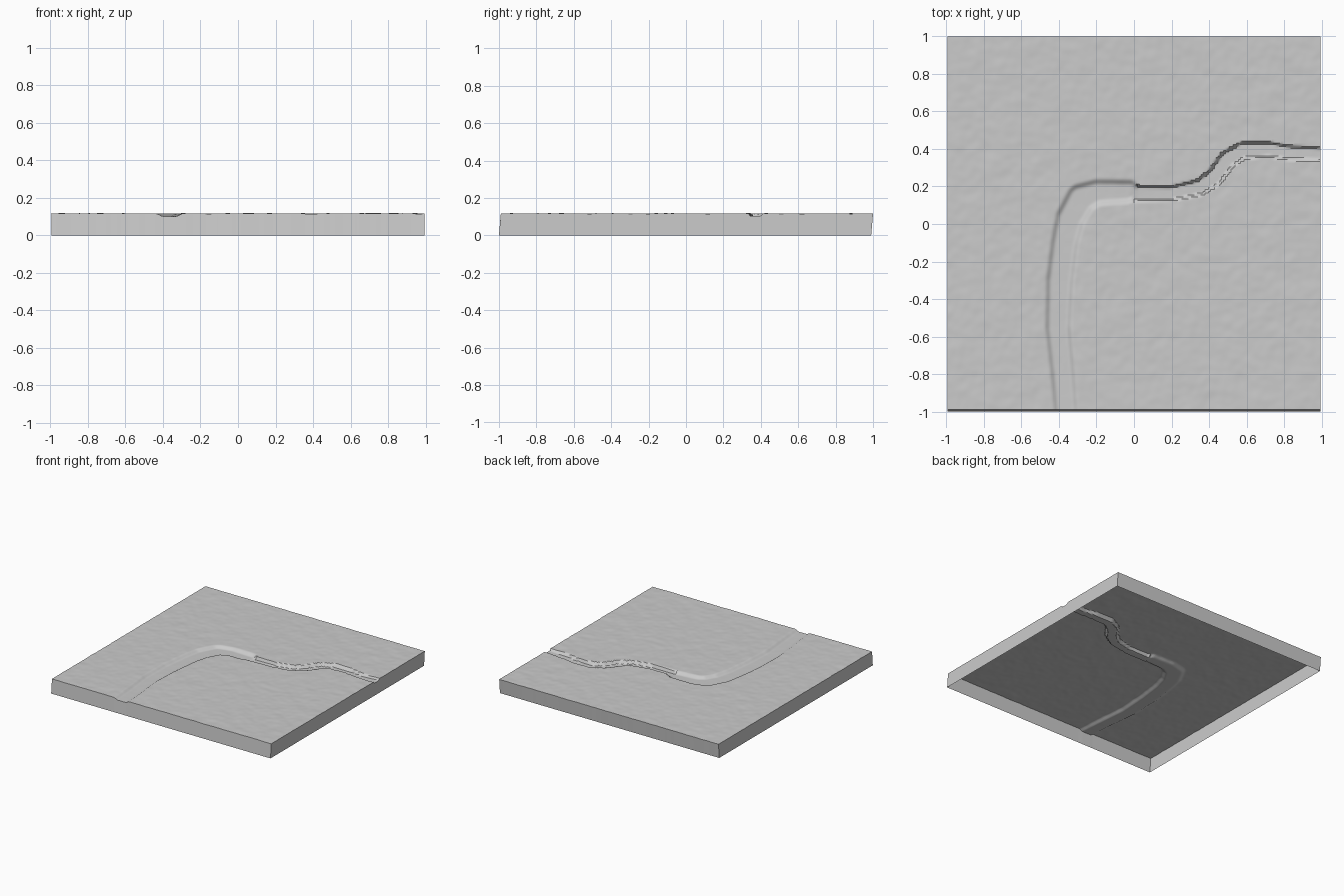
import bpy, bmesh
from mathutils import Vector, noise

if "Cube" in bpy.data.objects:
    bpy.data.objects.remove(bpy.data.objects["Cube"])

N = 200            # grid cells per side
TOP = 0.116        # mean ground height
LEAN = 0.01        # the side walls lean slightly along y

# river centre line: x, y, half width, depth
RIVER = [
    (1.05, 0.37, 0.038, 0.012), (0.82, 0.38, 0.040, 0.020),
    (0.72, 0.397, 0.042, 0.025), (0.58, 0.392, 0.046, 0.025),
    (0.50, 0.345, 0.048, 0.025), (0.43, 0.25, 0.048, 0.025),
    (0.35, 0.195, 0.044, 0.025), (0.20, 0.163, 0.040, 0.025),
    (0.02, 0.163, 0.042, 0.025), (-0.02, 0.173, 0.068, 0.020),
    (-0.20, 0.168, 0.075, 0.018), (-0.28, 0.135, 0.088, 0.018),
    (-0.34, 0.03, 0.085, 0.018), (-0.37, -0.10, 0.080, 0.018),
    (-0.395, -0.30, 0.080, 0.018), (-0.405, -0.55, 0.075, 0.018),
    (-0.38, -0.80, 0.072, 0.017), (-0.36, -1.05, 0.070, 0.014),
]


def river_depth(x, y):
    """Depth of the channel at a point, zero outside the banks."""
    best = None
    for a, b in zip(RIVER, RIVER[1:]):
        dx, dy = b[0] - a[0], b[1] - a[1]
        t = ((x - a[0]) * dx + (y - a[1]) * dy) / (dx * dx + dy * dy)
        t = min(1, max(0, t))
        d = ((x - a[0] - t * dx) ** 2 + (y - a[1] - t * dy) ** 2) ** 0.5
        if best is None or d < best[0]:
            best = (d, a[2] + t * (b[2] - a[2]), a[3] + t * (b[3] - a[3]))
    d, half, depth = best
    bank = 0.012 if half < 0.05 else 0.035
    s = min(1, max(0, (half - d) / bank))
    return depth * s * s * (3 - 2 * s), s


def ground(x, y):
    bumps = 0.0022 * noise.noise(Vector((x * 9, y * 9, 3)))
    bumps += 0.0014 * noise.noise(Vector((x * 22, y * 22, 7)))
    depth, s = river_depth(x, y)
    return TOP + bumps * (1 - 0.7 * s) - depth


# ground surface
bm = bmesh.new()
bmesh.ops.create_grid(bm, x_segments=N, y_segments=N, size=0.995)
for v in bm.verts:
    v.co.y += LEAN / 2
    v.co.z = ground(v.co.x, v.co.y)

# skirt walls down to z = 0, open underneath
rim = [e for e in bm.edges if e.is_boundary]
made = bmesh.ops.extrude_edge_only(bm, edges=rim)["geom"]
for v in made:
    if isinstance(v, bmesh.types.BMVert):
        v.co.z = 0
        v.co.y -= LEAN
bmesh.ops.recalc_face_normals(bm, faces=bm.faces)
if max(bm.faces, key=lambda f: f.calc_center_median().z).normal.z < 0:
    bmesh.ops.reverse_faces(bm, faces=bm.faces)

mesh = bpy.data.meshes.new("river_terrain")
bm.to_mesh(mesh)
bm.free()
tile = bpy.data.objects.new("river_terrain", mesh)
bpy.context.collection.objects.link(tile)
bpy.context.view_layer.objects.active = tile
tile.select_set(True)
bpy.ops.object.shade_smooth_by_angle(angle=0.6)
